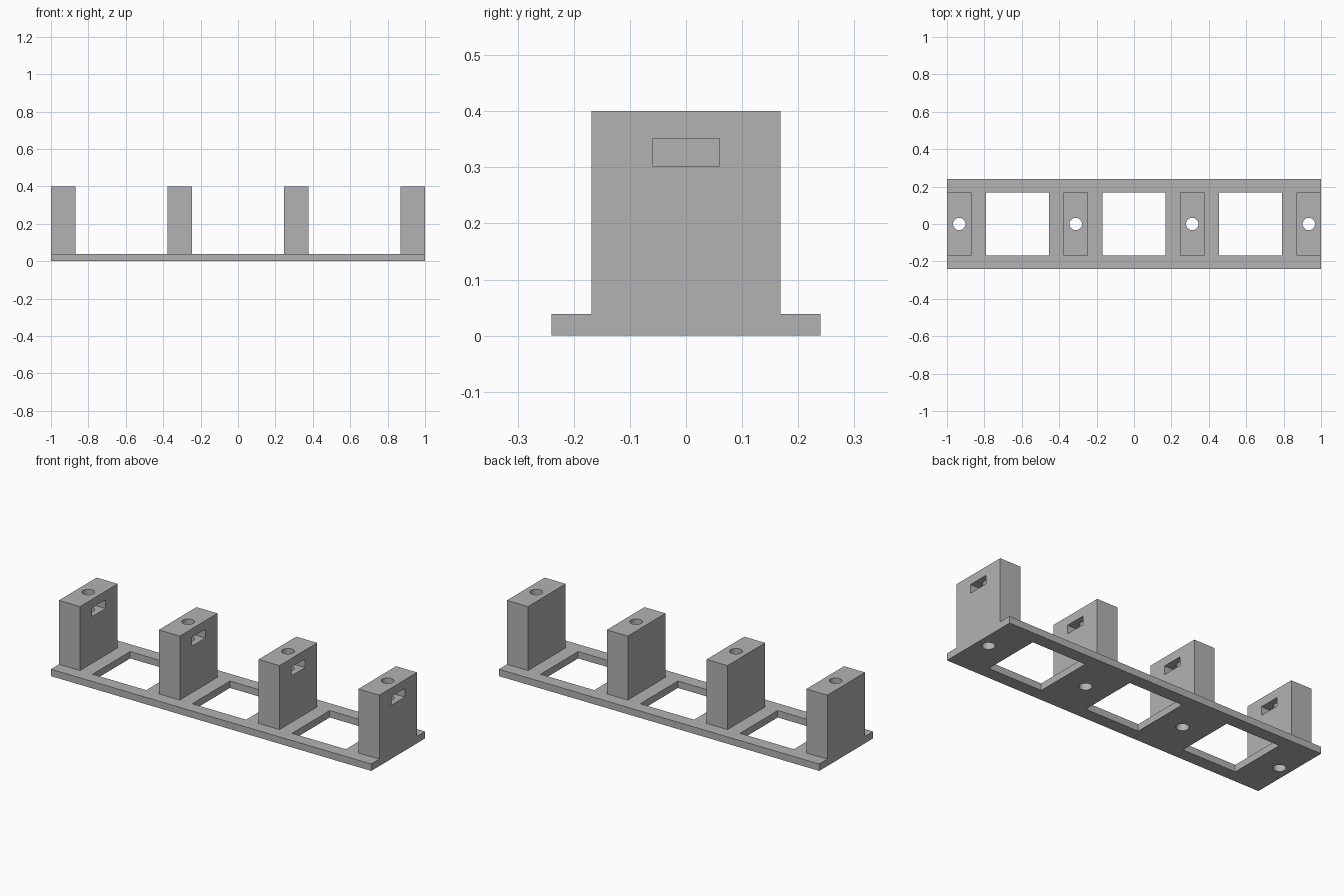
import bpy

if "Cube" in bpy.data.objects:
    bpy.data.objects.remove(bpy.data.objects["Cube"], do_unlink=True)

LENGTH, WIDTH, BASE_H, TOP = 2.0, 0.48, 0.039, 0.40
POST_X, POST_Y = 0.131, 0.336
PITCH = (LENGTH - POST_X) / 3
WINDOW = 0.336
HOLE_R = 0.033
SLOT_DEPTH = 0.1

grey = bpy.data.materials.new("plain grey")
grey.use_nodes = True
grey.diffuse_color = (0.45, 0.45, 0.45, 1)
grey.node_tree.nodes["Principled BSDF"].inputs["Base Color"].default_value = (0.45, 0.45, 0.45, 1)


def box(name, lo, hi):
    """Box between two opposite corners."""
    bpy.ops.mesh.primitive_cube_add(size=1, location=[(a + b) / 2 for a, b in zip(lo, hi)])
    ob = bpy.context.object
    ob.name = name
    ob.scale = [b - a for a, b in zip(lo, hi)]
    bpy.ops.object.transform_apply(location=False, rotation=False, scale=True)
    ob.data.materials.append(grey)
    return ob


def apply_boolean(target, tool, operation):
    """Combine the tool into the target and discard the tool."""
    mod = target.modifiers.new("combine", "BOOLEAN")
    mod.operation = operation
    mod.solver = "EXACT"
    mod.object = tool
    bpy.context.view_layer.objects.active = target
    bpy.ops.object.modifier_apply(modifier=mod.name)
    bpy.data.objects.remove(tool, do_unlink=True)


# Base plate with three square windows
frame = box("mounting_frame", (-LENGTH / 2, -WIDTH / 2, 0), (LENGTH / 2, WIDTH / 2, BASE_H))
h = WINDOW / 2
for i in (-1, 0, 1):
    x = i * PITCH
    apply_boolean(frame, box("window_cutter", (x - h, -h, -0.1), (x + h, h, 0.1)), "DIFFERENCE")

# Four posts, each with a vertical screw hole and a nut slot on the left side
for i in range(4):
    x = (i - 1.5) * PITCH
    right, left = x - POST_X / 2, x + POST_X / 2
    post = box("post", (right, -POST_Y / 2, 0), (left, POST_Y / 2, TOP))
    apply_boolean(frame, post, "UNION")
    slot = box("slot_cutter", (left - SLOT_DEPTH, -0.06, 0.302), (left + 0.05, 0.06, 0.351))
    apply_boolean(frame, slot, "DIFFERENCE")
    bpy.ops.mesh.primitive_cylinder_add(vertices=32, radius=HOLE_R, depth=1, location=(x, 0, 0.2))
    hole = bpy.context.object
    hole.data.materials.append(grey)
    apply_boolean(frame, hole, "DIFFERENCE")

# Smooth hole walls, crisp edges elsewhere
bpy.ops.object.select_all(action="DESELECT")
frame.select_set(True)
bpy.context.view_layer.objects.active = frame
bpy.ops.object.shade_smooth_by_angle()
